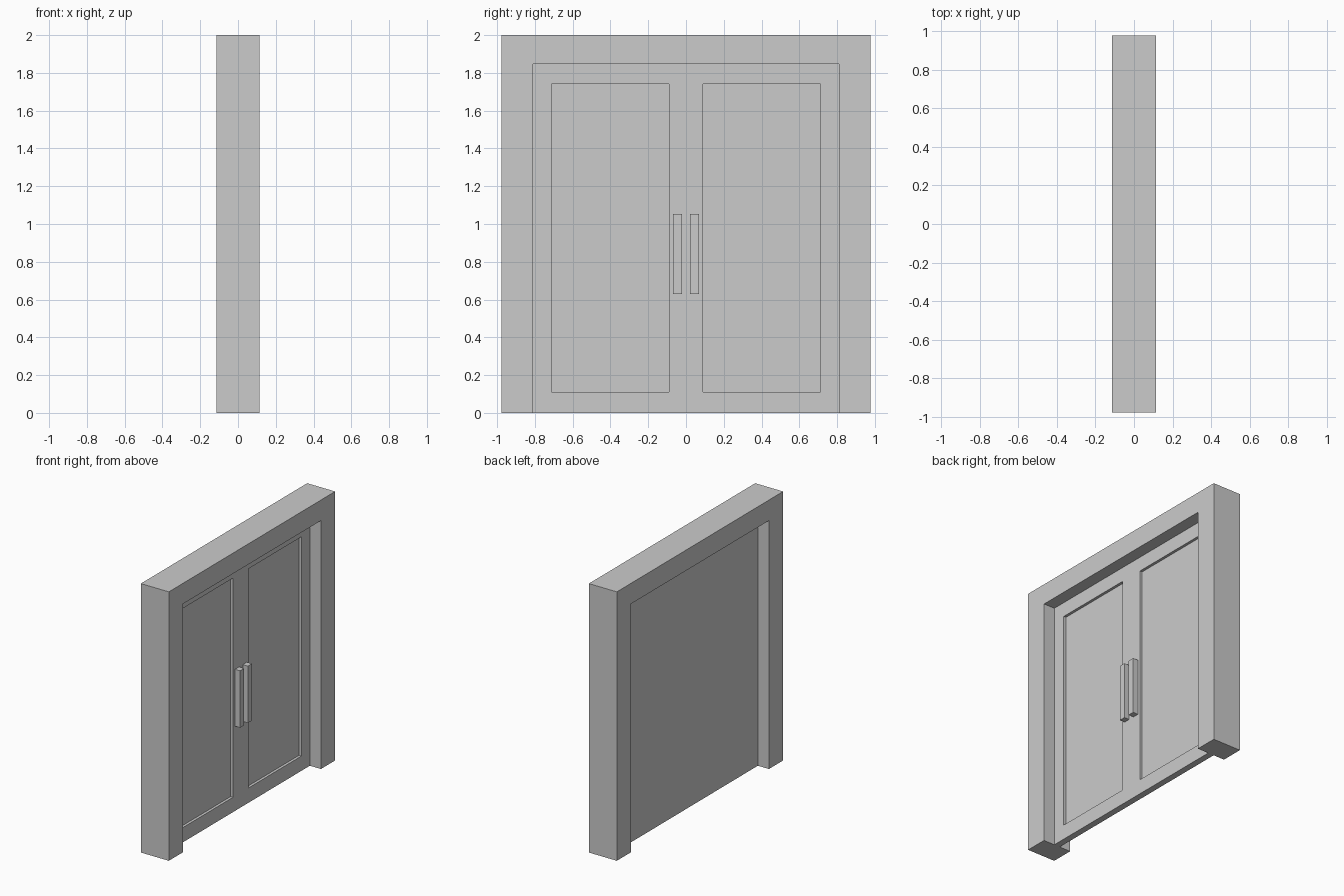
import bpy, bmesh

if "Cube" in bpy.data.objects:
    bpy.data.objects.remove(bpy.data.objects["Cube"])

HALF_W, HEIGHT, HALF_D = 0.977, 2.0, 0.115      # outer frame
OPEN_Y, OPEN_Z = 0.81, 1.847                    # door opening
DOOR_X, PANEL_X = 0.024, 0.004                  # door faces, recessed panel


def add_object(name, bm, mirror=False):
    bmesh.ops.recalc_face_normals(bm, faces=bm.faces)
    mesh = bpy.data.meshes.new(name)
    bm.to_mesh(mesh)
    bm.free()
    obj = bpy.data.objects.new(name, mesh)
    bpy.context.collection.objects.link(obj)
    if mirror:
        mod = obj.modifiers.new("mirror", 'MIRROR')
        mod.use_axis = (False, True, False)
    return obj


def rect(bm, x, y0, y1, z0, z1):
    return [bm.verts.new((x, y, z)) for y, z in ((y0, z0), (y1, z0), (y1, z1), (y0, z1))]


def bridge(bm, a, b, skip=()):
    for i in range(4):
        if i not in skip:
            j = (i + 1) % 4
            bm.faces.new((a[i], a[j], b[j], b[i]))


# door frame: inverted U profile extruded through the wall depth
bm = bmesh.new()
profile = [(-HALF_W, 0), (-HALF_W, HEIGHT), (HALF_W, HEIGHT), (HALF_W, 0),
           (OPEN_Y, 0), (OPEN_Y, OPEN_Z), (-OPEN_Y, OPEN_Z), (-OPEN_Y, 0)]
face = bm.faces.new([bm.verts.new((-HALF_D, y, z)) for y, z in profile])
ext = bmesh.ops.extrude_face_region(bm, geom=[face])
bmesh.ops.translate(bm, vec=(2 * HALF_D, 0, 0),
                    verts=[v for v in ext["geom"] if isinstance(v, bmesh.types.BMVert)])
add_object("door_frame", bm)

# door leaves: slab with a recessed panel on the +x side, open at the mirror plane
bm = bmesh.new()
back = rect(bm, -DOOR_X, 0, OPEN_Y, 0, OPEN_Z)
front = rect(bm, DOOR_X, 0, OPEN_Y, 0, OPEN_Z)
rim = rect(bm, DOOR_X, 0.091, 0.711, 0.11, 1.74)
panel = rect(bm, PANEL_X, 0.091, 0.711, 0.11, 1.74)
bm.faces.new(back)
bridge(bm, back, front, skip=(3,))
bridge(bm, front, rim)
bridge(bm, rim, panel)
bm.faces.new(panel)
add_object("door_leaves", bm, mirror=True)

# pull handles: square bars standing on the door face
bm = bmesh.new()
inner = rect(bm, DOOR_X, 0.022, 0.07, 0.63, 1.053)
outer = rect(bm, 0.066, 0.022, 0.07, 0.63, 1.053)
bm.faces.new(inner)
bm.faces.new(outer)
bridge(bm, inner, outer)
add_object("pull_handles", bm, mirror=True)
